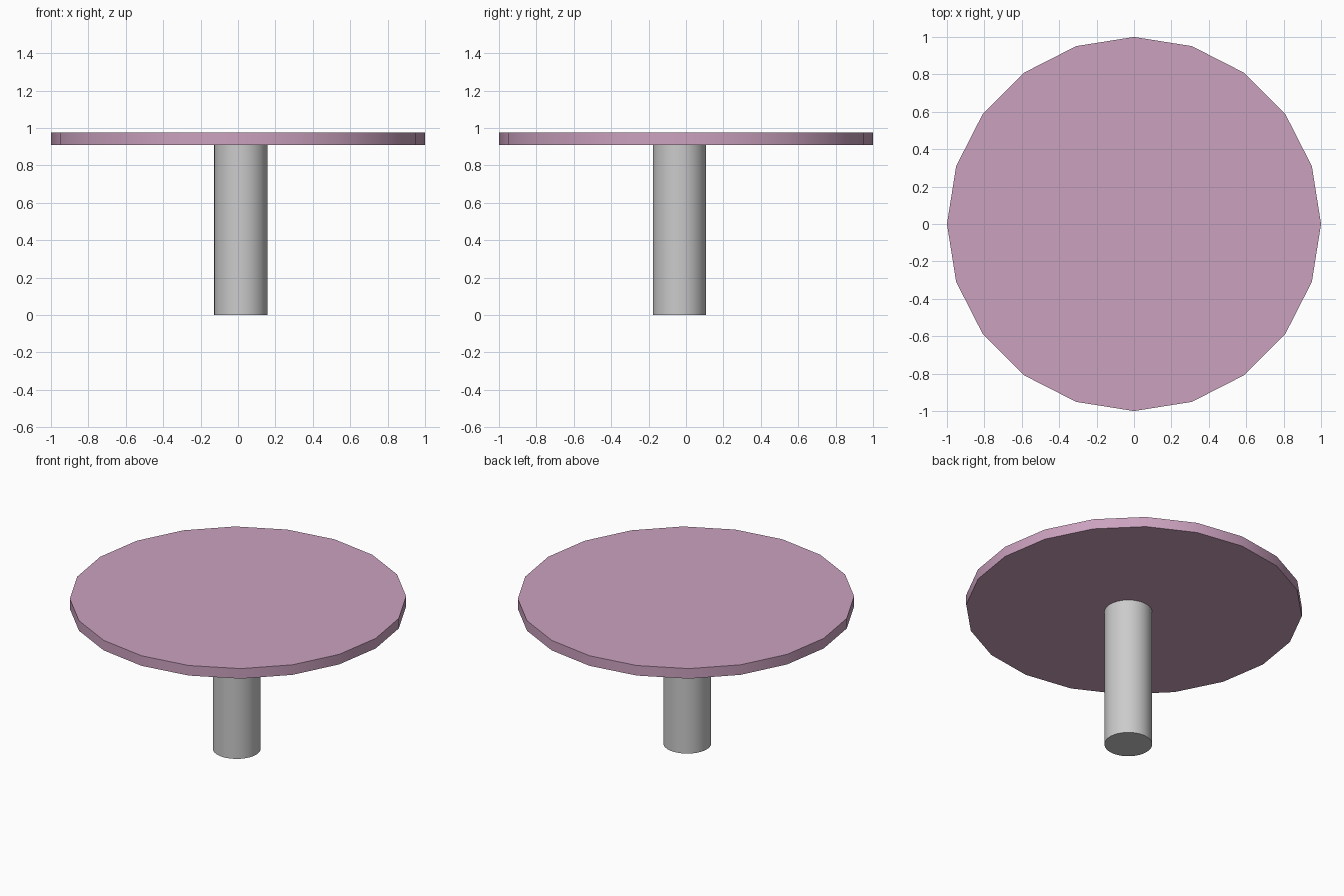
import bpy
import math

if "Cube" in bpy.data.objects:
    bpy.data.objects.remove(bpy.data.objects["Cube"])


def cylinder(name, sides, radius, x, y, z0, z1):
    bpy.ops.mesh.primitive_cylinder_add(
        vertices=sides, radius=radius, depth=z1 - z0,
        location=(x, y, (z0 + z1) / 2))
    obj = bpy.context.object
    obj.name = name
    bpy.ops.object.shade_smooth_by_angle(angle=math.radians(30))
    return obj


# Twenty-sided table top
top = cylinder("table_top", 20, 1.0, 0, 0, 0.909, 0.975)
mauve = bpy.data.materials.new("mauve")
mauve.diffuse_color = (0.60, 0.36, 0.52, 1)
mauve.use_nodes = True
mauve.node_tree.nodes["Principled BSDF"].inputs["Base Color"].default_value = mauve.diffuse_color
top.data.materials.append(mauve)

# Round pedestal, slightly off centre
cylinder("pedestal", 48, 0.142, 0.015, -0.035, 0, 0.909)
